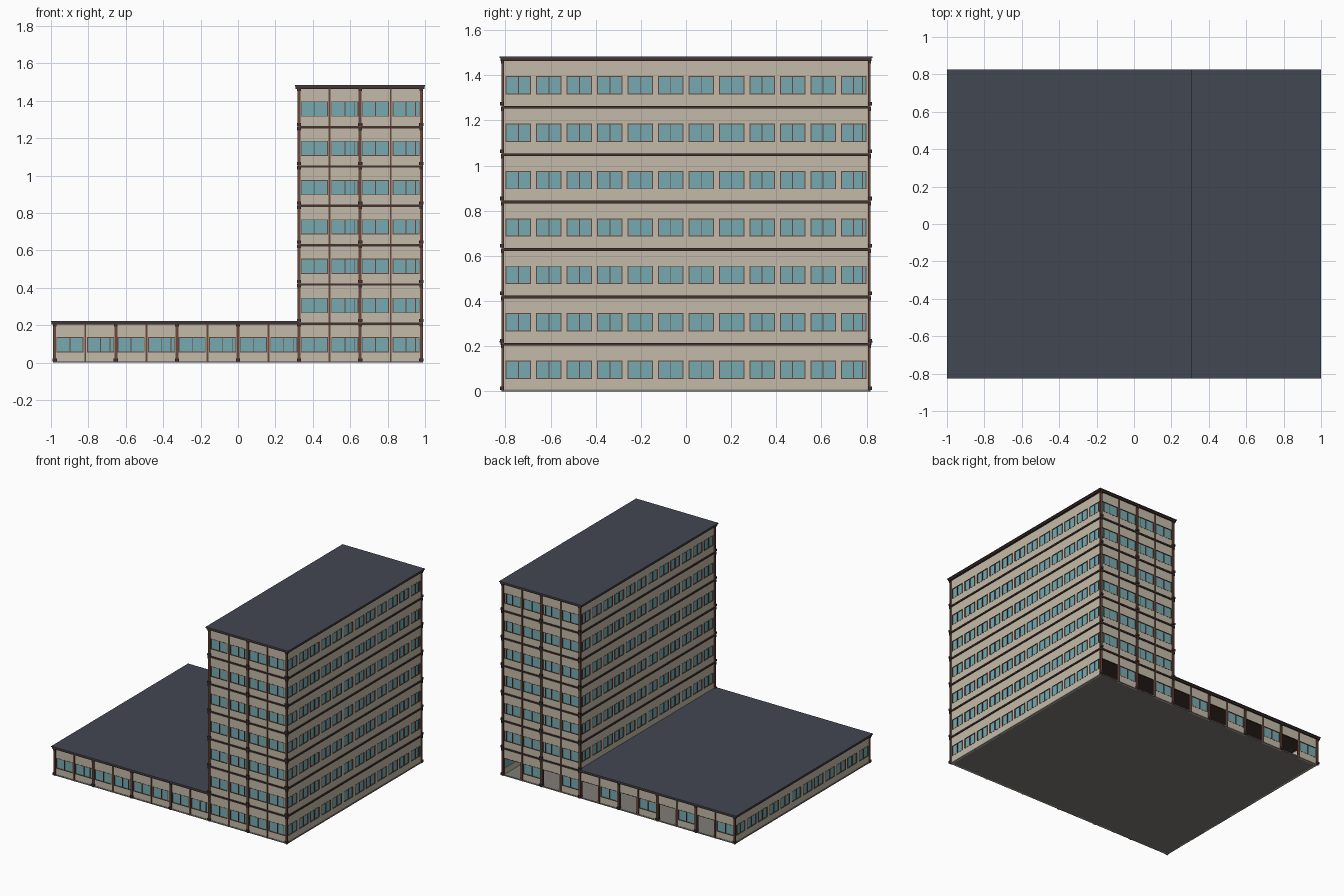
import bpy, bmesh
from mathutils import Matrix, Vector

if "Cube" in bpy.data.objects:
    bpy.data.objects.remove(bpy.data.objects["Cube"])

FLOOR, FLOORS = 0.21, 7
WX, WY = 0.98, 0.81                 # outer wall planes
BX, BY = 2 * WX / 12, 2 * WY / 12   # bay widths
TX = WX - 4 * BX                    # inner wall of the tower


def mat(name, r, g, b):
    m = bpy.data.materials.new(name)
    lin = [((c / 255 + 0.055) / 1.055) ** 2.4 for c in (r, g, b)]
    m.diffuse_color = (*lin, 1)
    m.use_nodes = True
    m.node_tree.nodes["Principled BSDF"].inputs["Base Color"].default_value = m.diffuse_color
    return m


beige = mat("beige wall", 196, 186, 168)
brown = mat("reddish brown", 104, 72, 60)
dark = mat("dark brown", 66, 50, 47)
teal = mat("teal glass", 118, 170, 176)
slate = mat("slate roof", 66, 71, 81)
grey = mat("grey floor", 128, 124, 118)

parts = {}


def box(part, material, x0, x1, y0, y1, z0, z1):
    """Add one box to the named part."""
    if part not in parts:
        parts[part] = (bmesh.new(), material)
    size = Vector((abs(x1 - x0), abs(y1 - y0), abs(z1 - z0)))
    mid = Vector((x0 + x1, y0 + y1, z0 + z1)) / 2
    bmesh.ops.create_cube(parts[part][0], size=1,
                          matrix=Matrix.Translation(mid) @ Matrix.Diagonal((*size, 1)))


def facade_box(side, part, material, u0, u1, z0, z1, d0, d1):
    """Box on a facade: u along the wall, d outward from the wall plane."""
    axis, plane, sign = side
    a, b = plane + sign * d0, plane + sign * d1
    if axis == "y":
        box(part, material, u0, u1, a, b, z0, z1)
    else:
        box(part, material, a, b, u0, u1, z0, z1)


FRONT, BACK = ("y", -WY, -1), ("y", WY, 1)
RIGHT, LEFT, TOWER_LEFT = ("x", WX, 1), ("x", -WX, -1), ("x", TX, -1)


def bay(side, u, width, z, margin, index, door=False):
    """One wall bay with a recessed window, or an open doorway."""
    u1 = u + width
    a, b = u + margin, u1 - margin
    s, t = z + 0.055, z + 0.136
    top = z + FLOOR

    def wall(*r):
        facade_box(side, "walls", beige, *r, -0.012, 0)

    def frame(*r):
        facade_box(side, "window_frames", brown, *r, -0.008, 0.001)

    wall(u, u1, t, top)
    wall(u, a, z, t)
    wall(b, u1, z, t)
    w = 0.004
    if door:
        s = z
    else:
        wall(a, b, z, s)
        facade_box(side, "window_glass", teal, a, b, s, t, -0.009, -0.004)
        frame(a, b, s, s + w)
        m = a + (b - a) * 0.5
        frame(m - w / 2, m + w / 2, s, t)
        if index % 4 in (1, 3):
            m = a + (b - a) * 0.85
            frame(m - w / 2, m + w / 2, s, t)
    frame(a, b, t - w, t)
    frame(a, a + w, s, t)
    frame(b - w, b, s, t)


def pilaster(side, u, z, thick):
    """Upright between bays; every second one is heavier, with a base."""
    h, d = (0.008, 0.008) if thick else (0.005, 0.005)
    facade_box(side, "pilasters", brown, u - h, u + h, z, z + FLOOR, -0.004, d)
    if thick:
        facade_box(side, "pilaster_bases", dark, u - h - 0.003, u + h + 0.003,
                   z + 0.006, z + 0.022, -0.004, d + 0.005)
        facade_box(side, "pilaster_bases", dark, u - h - 0.002, u + h + 0.002,
                   z + FLOOR - 0.018, z + FLOOR, -0.004, d + 0.002)


for f in range(FLOORS):
    z = f * FLOOR
    first = 0 if f == 0 else 8
    # front and back facades
    for side in (FRONT, BACK):
        for i in range(first, 12):
            door = side is BACK and f == 0 and i in (1, 3, 5, 7, 9, 11)
            bay(side, -WX + i * BX, BX, z, 0.0095, i, door)
        for i in range(first, 13):
            pilaster(side, -WX + i * BX, z, i % 2 == 0)
    # long side facades
    for side in (RIGHT, LEFT if f == 0 else TOWER_LEFT):
        for i in range(12):
            bay(side, -WY + i * BY, BY, z, 0.0115, i if i > 9 else 0)
    # floor slab, showing outside as a dark band
    if f:
        box("floor_bands", dark, TX - 0.007, WX + 0.007, -WY - 0.007, WY + 0.007,
            z - 0.008, z + 0.004)

# ground slab
box("ground_slab", grey, -WX - 0.003, WX + 0.003, -WY - 0.003, WY + 0.003, 0, 0.009)


def roof(name, x0, x1, z):
    """Dark fascia slab with a slate covering."""
    box(name + "_fascia", dark, x0 + 0.003, x1 - 0.003, -0.822, 0.822, z - 0.006, z + 0.006)
    box(name + "_cover", slate, x0, x1, -0.826, 0.826, z + 0.006, z + 0.013)


roof("low_roof", -1.0, TX + 0.005, FLOOR)
roof("tower_roof", 0.305, 1.0, FLOOR * FLOORS)

for name, (bm, material) in parts.items():
    mesh = bpy.data.meshes.new(name)
    bm.to_mesh(mesh)
    bm.free()
    mesh.materials.append(material)
    bpy.context.collection.objects.link(bpy.data.objects.new(name, mesh))
